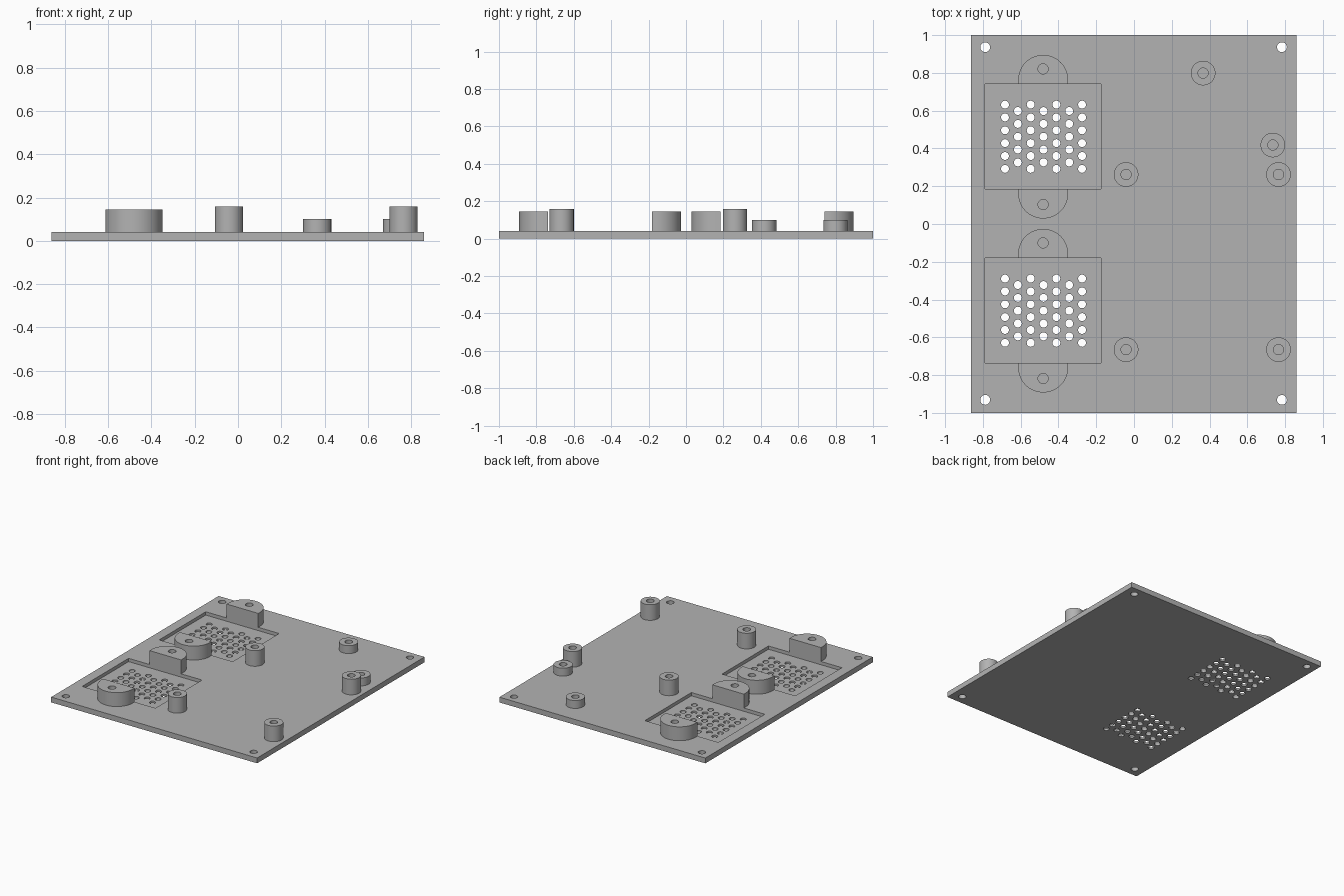
import bpy, bmesh, math
from mathutils import Matrix, Vector

cube = bpy.data.objects.get("Cube")
if cube:
    bpy.data.objects.remove(cube, do_unlink=True)

grey = bpy.data.materials.new("light grey")
grey.use_nodes = True
grey.diffuse_color = (0.45, 0.45, 0.45, 1)
grey.node_tree.nodes["Principled BSDF"].inputs["Base Color"].default_value = grey.diffuse_color

TOP = 0.04            # plate thickness
FLOOR = 0.015         # pocket floor
VENT_X = -0.481       # centre line of both fan mounts
VENT_YS = (0.462, -0.459)


def link(name, data):
    ob = bpy.data.objects.new(name, data)
    bpy.context.collection.objects.link(ob)
    return ob


def finish(name, source, smooth=True):
    """Bake a curve or modified object to a clean mesh object."""
    dg = bpy.context.evaluated_depsgraph_get()
    mesh = bpy.data.meshes.new_from_object(source.evaluated_get(dg))
    bpy.data.objects.remove(source, do_unlink=True)
    bm = bmesh.new()
    bm.from_mesh(mesh)
    bmesh.ops.remove_doubles(bm, verts=bm.verts, dist=1e-5)
    bmesh.ops.recalc_face_normals(bm, faces=bm.faces)
    bm.to_mesh(mesh)
    bm.free()
    mesh.materials.clear()
    mesh.materials.append(grey)
    ob = link(name, mesh)
    if smooth:
        bpy.ops.object.select_all(action='DESELECT')
        ob.select_set(True)
        bpy.context.view_layer.objects.active = ob
        bpy.ops.object.shade_smooth_by_angle(angle=math.radians(30))
    return ob


def arc(cx, cy, r, start=0, sweep=360, n=48):
    count = n if sweep == 360 else n + 1
    return [(cx + r * math.cos(math.radians(start + sweep * i / n)),
             cy + r * math.sin(math.radians(start + sweep * i / n))) for i in range(count)]


def extrude(name, loops, z0, z1):
    """Extrude closed outlines; inner outlines become holes."""
    cu = bpy.data.curves.new(name + " outline", 'CURVE')
    cu.dimensions, cu.fill_mode = '2D', 'BOTH'
    cu.extrude = (z1 - z0) / 2
    for pts in loops:
        sp = cu.splines.new('POLY')
        sp.points.add(len(pts) - 1)
        for p, (x, y) in zip(sp.points, pts):
            p.co = (x, y, 0, 1)
        sp.use_cyclic_u = True
    ob = finish(name, link(name + " source", cu))
    ob.data.transform(Matrix.Translation((0, 0, (z0 + z1) / 2)))
    return ob


def add_box(bm, x0, x1, y0, y1, z0, z1):
    m = Matrix.LocRotScale(Vector(((x0 + x1) / 2, (y0 + y1) / 2, (z0 + z1) / 2)), None,
                           Vector((x1 - x0, y1 - y0, z1 - z0)))
    bmesh.ops.create_cube(bm, size=1, matrix=m)


def add_drill(bm, x, y, r):
    bmesh.ops.create_cone(bm, cap_ends=True, segments=24, radius1=r, radius2=r, depth=0.3,
                          matrix=Matrix.Translation((x, y, 0)))


def mesh_object(name, bm):
    me = bpy.data.meshes.new(name)
    bm.to_mesh(me)
    bm.free()
    return link(name, me)


# Base plate with two recessed pockets, corner holes and vent grids
bm = bmesh.new()
add_box(bm, -0.862, 0.86, -1, 1, 0, TOP)
blank = mesh_object("plate blank", bm)

pockets = bmesh.new()
drills = bmesh.new()
for cy in VENT_YS:
    add_box(pockets, VENT_X - 0.307, VENT_X + 0.307, cy - 0.278, cy + 0.278, FLOOR, 0.1)
    for col in range(-3, 4):
        rows = 6 if col % 2 else 5
        for row in range(rows):
            add_drill(drills, VENT_X + 0.002 + col * 0.068,
                      cy + (row - (rows - 1) / 2) * 0.068, 0.021)
for x in (-0.788, 0.783):
    for y in (-0.931, 0.936):
        add_drill(drills, x, y, 0.026)

cutters = [mesh_object("pocket cutter", pockets), mesh_object("hole cutter", drills)]
for c in cutters:
    c.hide_render = True
    mod = blank.modifiers.new(c.name, 'BOOLEAN')
    mod.operation, mod.solver, mod.object = 'DIFFERENCE', 'EXACT', c
finish("base_plate", blank)
for c in cutters:
    bpy.data.objects.remove(c, do_unlink=True)

# Rounded screw lugs on both ends of each pocket
for i, cy in enumerate(VENT_YS):
    for side, label in ((1, "back"), (-1, "front")):
        r = 0.132
        wall, mid = cy + side * 0.278, cy + side * (0.433 - r)
        outline = arc(VENT_X, mid, r, 0, 180 * side, 32)
        outline += [(VENT_X - r, wall), (VENT_X + r, wall)]
        hole = arc(VENT_X, cy + side * 0.359, 0.027, n=24)
        extrude(f"{label}_lug_{i + 1}", [outline, hole], TOP, 0.145)

# Hollow standoffs, four tall and two short
tall = [(x, y) for x in (-0.042, 0.765) for y in (0.262, -0.665)]
short = [(0.366, 0.799), (0.735, 0.418)]
for label, spots, height in (("tall", tall, 0.158), ("short", short, 0.1)):
    for i, (x, y) in enumerate(spots):
        extrude(f"{label}_standoff_{i + 1}",
                [arc(x, y, 0.065), arc(x, y, 0.027, n=24)], TOP, height)
